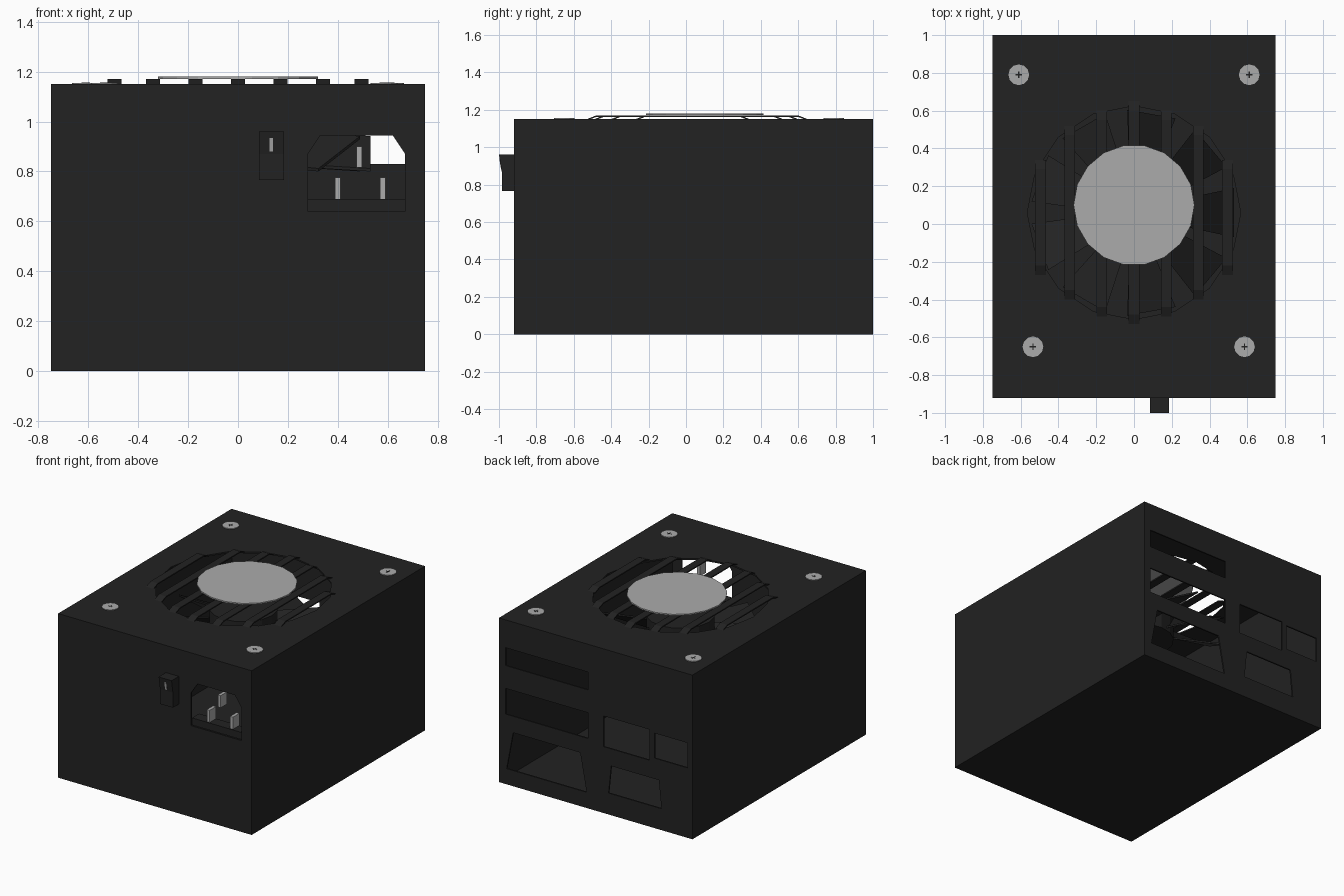
import bpy, bmesh, math
from mathutils import Matrix, Vector

if "Cube" in bpy.data.objects:
    bpy.data.objects.remove(bpy.data.objects["Cube"])


def material(name, v):
    m = bpy.data.materials.new(name)
    m.diffuse_color = (v, v, v, 1)
    m.use_nodes = True
    m.node_tree.nodes["Principled BSDF"].inputs["Base Color"].default_value = m.diffuse_color
    return m


BLACK = material("black casing", 0.016)
GREY = material("light grey metal", 0.41)


def add(name, mesh, mat, matrix=None):
    ob = bpy.data.objects.new(name, mesh)
    bpy.context.collection.objects.link(ob)
    mesh.materials.clear()
    mesh.materials.append(mat)
    if matrix:
        ob.matrix_world = matrix
    return ob


def from_bmesh(name, bm, mat, matrix=None):
    bmesh.ops.recalc_face_normals(bm, faces=bm.faces)
    me = bpy.data.meshes.new(name)
    bm.to_mesh(me)
    bm.free()
    return add(name, me, mat, matrix)


def rect(x0, x1, y0, y1):
    return [(x0, y0), (x1, y0), (x1, y1), (x0, y1)]


def ring(cx, cy, r, n):
    return [(cx + r * math.cos(2 * math.pi * i / n), cy + r * math.sin(2 * math.pi * i / n)) for i in range(n)]


def plate(name, outlines, matrix):
    """Thin flat sheet: the first outline is the border, the rest are holes."""
    cu = bpy.data.curves.new(name, 'CURVE')
    cu.dimensions = '2D'
    cu.fill_mode = 'BOTH'
    cu.extrude = 0.005
    for pts in outlines:
        s = cu.splines.new('POLY')
        s.points.add(len(pts) - 1)
        for p, (x, y) in zip(s.points, pts):
            p.co = (x, y, 0, 1)
        s.use_cyclic_u = True
    tmp = bpy.data.objects.new(name + "_curve", cu)
    bpy.context.collection.objects.link(tmp)
    bpy.context.view_layer.update()
    me = bpy.data.meshes.new_from_object(tmp.evaluated_get(bpy.context.evaluated_depsgraph_get()))
    bpy.data.objects.remove(tmp)
    for p in me.polygons:
        p.use_smooth = False
    return add(name, me, BLACK, matrix)


def prism(name, pts, axis, a, b, mat):
    """Extrude a profile along x (profile y,z) or z (profile x,y)."""
    bm = bmesh.new()
    place = (lambda p, t: (t, p[0], p[1])) if axis == 'x' else (lambda p, t: (p[0], p[1], t))
    lo = [bm.verts.new(place(p, a)) for p in pts]
    hi = [bm.verts.new(place(p, b)) for p in pts]
    bm.faces.new(lo)
    bm.faces.new(hi)
    for i in range(len(pts)):
        j = (i + 1) % len(pts)
        bm.faces.new((lo[i], lo[j], hi[j], hi[i]))
    return from_bmesh(name, bm, mat)


def box(name, x, y, z, mat):
    return prism(name, rect(*y, *z), 'x', x[0], x[1], mat)


X, Y0, Y1, H = 0.75, -0.92, 1.0, 1.15
upright = Matrix.Rotation(math.pi / 2, 4, 'X')

# casing: hollow box with a fan opening, a socket opening and cable openings
border = rect(-X, X, Y0, Y1)
wall = rect(-X, X, 0, H)
plate("bottom_panel", [border], Matrix.Translation((0, 0, 0.005)))
plate("top_panel", [border, ring(0, 0.06, 0.565, 16)], Matrix.Translation((0, 0, H - 0.005)))
socket = [(0.28, 0.64), (0.67, 0.64), (0.67, 0.87), (0.62, 0.945), (0.33, 0.945), (0.28, 0.87)]
plate("front_panel", [wall, socket], Matrix.Translation((0, Y0 + 0.005, 0)) @ upright)
cable_holes = [
    rect(0.06, 0.70, 0.83, 0.955),
    rect(0.06, 0.70, 0.49, 0.67),
    [(0.07, 0.11), (0.69, 0.11), (0.64, 0.375), (0.12, 0.375)],
    rect(-0.417, -0.062, 0.465, 0.68),
    rect(-0.71, -0.456, 0.49, 0.665),
    [(-0.51, 0.15), (-0.10, 0.15), (-0.12, 0.345), (-0.49, 0.345)],
]
plate("back_panel", [wall] + cable_holes, Matrix.Translation((0, Y1 - 0.005, 0)) @ upright)
for side, name in ((-1, "left_panel"), (1, "right_panel")):
    a, b = sorted((side * X, side * (X - 0.01)))
    box(name, (a, b), (Y0, Y1), (0, H), BLACK)

# power socket: lower ledge and three metal pins
box("socket_ledge", (0.28, 0.67), (Y0 + 0.012, -0.83), (0.64, 0.69), BLACK)
for i, (x, z) in enumerate(((0.40, 0.69), (0.58, 0.69), (0.485, 0.815))):
    box(f"socket_pin_{i}", (x - 0.011, x + 0.011), (-0.90, -0.83), (z, z + 0.085), GREY)

# rocker switch with a light mark on its upper half
prism("rocker_switch", [(Y0, 0.765), (-0.985, 0.765), (-0.985, 0.87), (-1.0, 0.96), (Y0, 0.96)],
      'x', 0.085, 0.185, BLACK)
prism("switch_mark", [(-0.984, 0.88), (-0.9885, 0.88), (-0.9977, 0.935), (-0.993, 0.935)],
      'x', 0.127, 0.141, GREY)

# fan grille: strips bent down to the top panel at both ends
for x, y0, y1 in ((0, -0.53, 0.65), (0.17, -0.49, 0.60), (0.34, -0.40, 0.52), (0.495, -0.27, 0.34)):
    for s in ((1, -1) if x else (1,)):
        upper = [(y0, H), (y0 + 0.05, H + 0.02), (y1 - 0.05, H + 0.02), (y1, H)]
        lower = [(y, z - 0.008) for y, z in reversed(upper)]
        prism("grille_bar", upper + lower, 'x', s * x - 0.028, s * x + 0.028, BLACK)
prism("grille_disc", ring(0, 0.1, 0.32, 18), 'z', H + 0.021, H + 0.03, GREY)

# fan: hub and tilted blades inside the casing
prism("fan_hub", ring(0, 0.06, 0.22, 16), 'z', 0.80, 1.02, BLACK)
for k in range(9):
    bm = bmesh.new()
    rot = Matrix.Rotation(2 * math.pi * k / 9, 4, 'Z')
    corners = [(0.2, -0.06, 0.82), (0.53, -0.13, 0.80), (0.53, 0.13, 0.93), (0.2, 0.06, 0.95)]
    lo, hi = [[bm.verts.new(rot @ Vector((x, y, z + d)) + Vector((0, 0.06, 0))) for x, y, z in corners]
              for d in (0, 0.012)]
    bm.faces.new(lo)
    bm.faces.new(hi)
    for i in range(4):
        bm.faces.new((lo[i], lo[i - 1], hi[i - 1], hi[i]))
    from_bmesh(f"fan_blade_{k}", bm, BLACK)

# corner screws with cross slots
for x, y in ((-0.61, 0.79), (0.61, 0.79), (-0.535, -0.65), (0.585, -0.65)):
    prism("screw_head", ring(x, y, 0.055, 12), 'z', H, H + 0.005, GREY)
    for a, b in ((0.017, 0.003), (0.003, 0.017)):
        prism("screw_slot", rect(x - a, x + a, y - b, y + b), 'z', H + 0.004, H + 0.006, BLACK)
